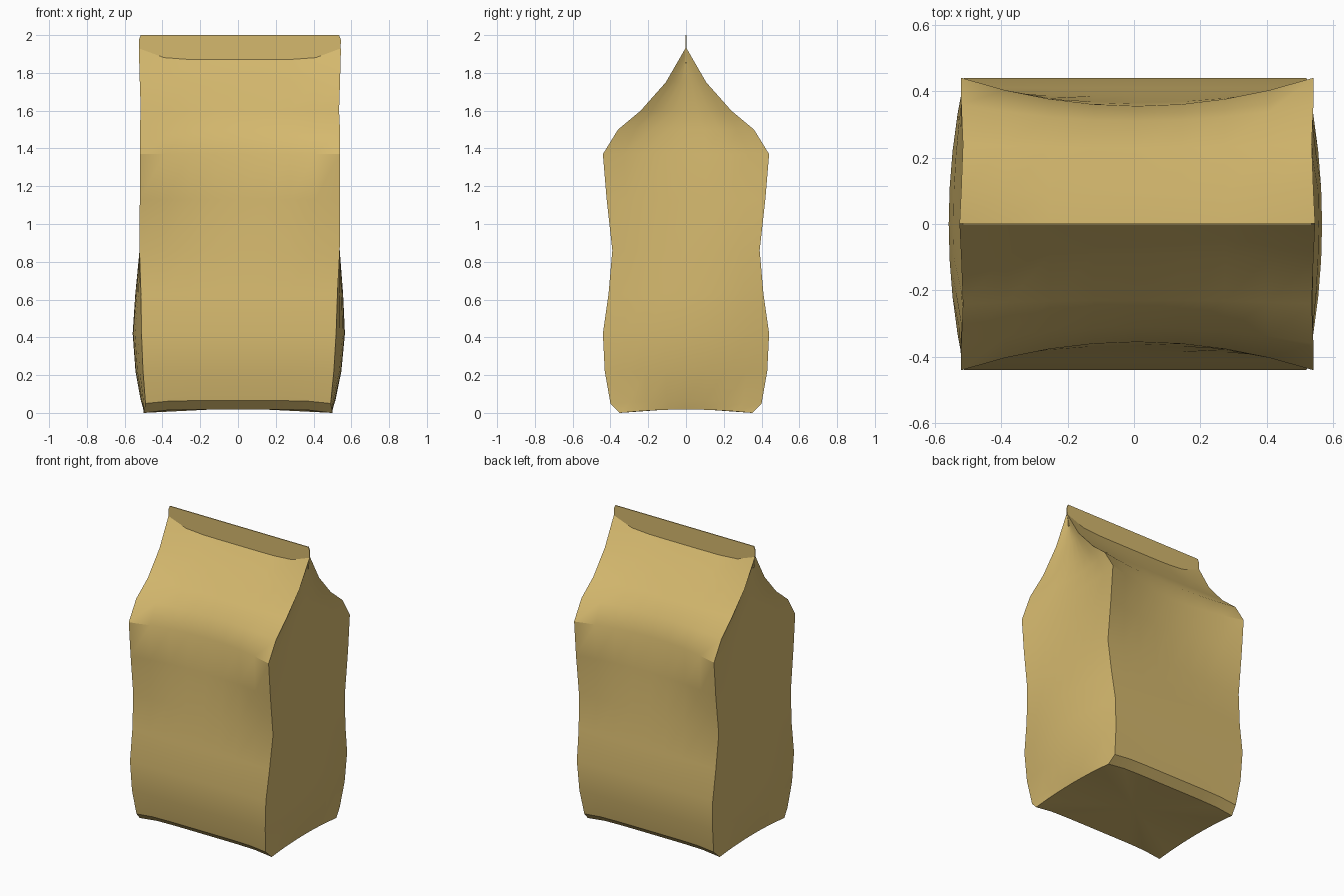
import bpy
import bmesh

cube = bpy.data.objects.get("Cube")
if cube:
    bpy.data.objects.remove(cube, do_unlink=True)

# Kraft paper colour
paper = bpy.data.materials.new("kraft_paper")
paper.use_nodes = True
colour = (0.66, 0.48, 0.155, 1.0)
paper.diffuse_color = colour
for node in paper.node_tree.nodes:
    if node.type == "BSDF_PRINCIPLED":
        node.inputs["Base Color"].default_value = colour
        node.inputs["Roughness"].default_value = 0.9

# Height, corner half width, side centre half width,
# corner half depth, panel centre half depth, centre lift
LEVELS = [
    (0, .50, .50, .35, .35, .018),
    (.05, .49, .515, .40, .40, .015),
    (.22, .505, .545, .43, .43, 0),
    (.42, .515, .562, .44, .44, 0),
    (.63, .52, .55, .41, .41, 0),
    (.86, .53, .53, .39, .385, 0),
    (1.13, .53, .51, .42, .365, 0),
    (1.37, .53, .49, .44, .355, 0),
    (1.5, .53, .475, .36, .31, 0),
    (1.6, .525, .475, .24, .23, 0),
    (1.75, .53, .495, .107, .092, 0),
    (1.93, .535, .52, .003, .003, -.06),
]
COLUMNS = 8


def steps(count):
    return [2 * i / count - 1 for i in range(count + 1)]


def ring_points(level):
    """One horizontal loop: a front and side panel, then the same turned half round."""
    z, corner_x, side_x, corner_y, panel_y, lift = level
    shift = 0.01 * min(1, z)
    points = []
    for sign in (1, -1):
        for t in steps(COLUMNS):
            y = -(panel_y + (corner_y - panel_y) * t * t)
            points.append((sign * corner_x * t + shift, sign * y, z + lift * (1 - t ** 6)))
        for s in steps(COLUMNS)[1:-1]:
            x = side_x + (corner_x - side_x) * s * s
            points.append((sign * x + shift, sign * corner_y * s, z + lift * (1 - s * s)))
    return points


def make_object(name, bm):
    bmesh.ops.recalc_face_normals(bm, faces=bm.faces)
    mesh = bpy.data.meshes.new(name)
    bm.to_mesh(mesh)
    bm.free()
    mesh.materials.append(paper)
    obj = bpy.data.objects.new(name, mesh)
    bpy.context.collection.objects.link(obj)
    bpy.ops.object.select_all(action="DESELECT")
    obj.select_set(True)
    bpy.context.view_layer.objects.active = obj
    bpy.ops.object.shade_smooth_by_angle(angle=0.55)
    return obj


# Bag body: loops of points joined upwards, with pinched gussets at the top
bm = bmesh.new()
rings = [[bm.verts.new(p) for p in ring_points(level)] for level in LEVELS]
for lower, upper in zip(rings, rings[1:]):
    for i in range(len(lower)):
        j = (i + 1) % len(lower)
        bm.faces.new((lower[i], lower[j], upper[j], upper[i]))

# Bottom panel, raised slightly in the middle
middle = bm.verts.new((0, 0, 0.025))
base = rings[0]
for i in range(len(base)):
    bm.faces.new((base[i], middle, base[(i + 1) % len(base)]))
make_object("bag_body", bm)

# Flat sealed strip along the ridge
bm = bmesh.new()
half = [(0.525, 1.85), (0.533, 1.93), (0.535, 1.975), (0.525, 2.0)]
outline = half + [(-x, z) for x, z in reversed(half)]
front = bm.faces.new([bm.verts.new((x + 0.01, -0.003, z)) for x, z in outline])
extruded = bmesh.ops.extrude_face_region(bm, geom=[front], use_keep_orig=True)
moved = [v for v in extruded["geom"] if isinstance(v, bmesh.types.BMVert)]
bmesh.ops.translate(bm, verts=moved, vec=(0, 0.006, 0))
make_object("sealed_top_strip", bm)
